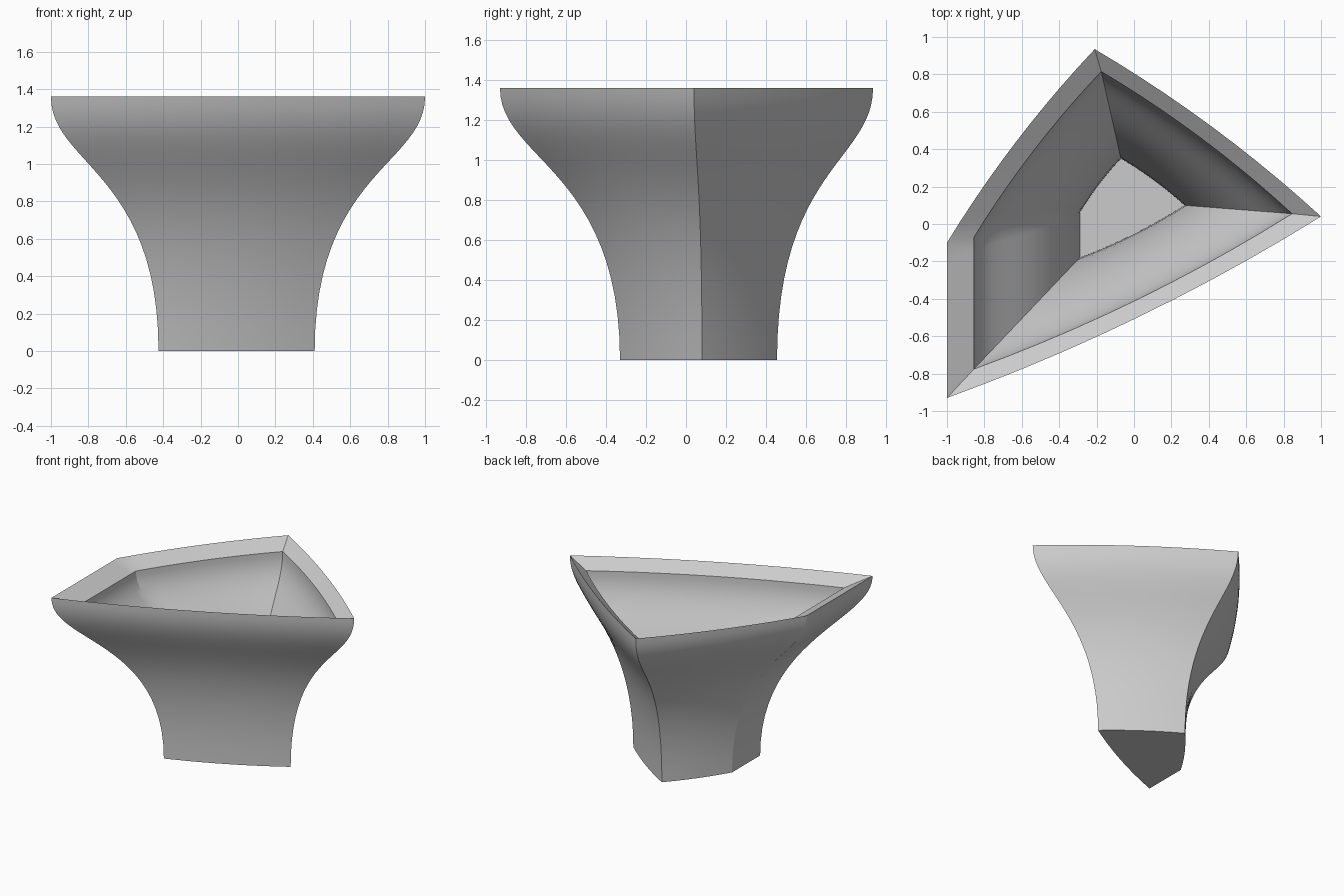
import bpy
import bmesh
import math
from mathutils import Vector

cube = bpy.data.objects.get("Cube")
if cube:
    bpy.data.objects.remove(cube)

STEPS = 10      # points along each side of the outline
ROWS = 24       # rows up each wall
BULGES = (0.026, 0.026, 0.026, 0.0)

# Corners in order: front right, left, back, right
OUTER_BASE = [(-0.425, -0.33), (0.41, 0.08), (-0.105, 0.455), (-0.425, 0.025)]
OUTER_RIM = [(-1.0, -0.93), (1.0, 0.04), (-0.21, 0.935), (-1.0, -0.10)]
INNER_BASE = [(-0.29, -0.18), (0.27, 0.10), (-0.07, 0.35), (-0.29, 0.06)]
INNER_RIM = [(-0.855, -0.775), (0.845, 0.055), (-0.175, 0.815), (-0.855, -0.07)]


def flare(s):
    """S-shaped profile: returns spread and relative height."""
    spread = 3 * s * s * (1 - s) + s ** 3
    height = 3 * s * (1 - s) ** 2 * 0.70 + 3 * s * s * (1 - s) * 0.735 + s ** 3
    return spread, height


def outline(corners, z):
    """Closed four-cornered outline with gently bowed sides."""
    points = []
    for i, bulge in enumerate(BULGES):
        a, b = Vector(corners[i]), Vector(corners[(i + 1) % 4])
        side = b - a
        outward = Vector((side.y, -side.x)) * bulge
        for k in range(STEPS):
            t = k / STEPS
            p = a + side * t + outward * 4 * t * (1 - t)
            points.append((p.x, p.y, z))
    return points


def wall(base, rim, z_low, z_high):
    """Rows of outlines from base to rim."""
    rows = []
    for r in range(ROWS + 1):
        spread, height = flare(r / ROWS)
        corners = [Vector(p).lerp(Vector(q), spread) for p, q in zip(base, rim)]
        rows.append(outline(corners, z_low + (z_high - z_low) * height))
    return rows


# Outer wall upward, sloped rim, then inner wall downward
rows = wall(OUTER_BASE, OUTER_RIM, 0, 1.36)
rows += reversed(wall(INNER_BASE, INNER_RIM, 0.06, 1.285))

bm = bmesh.new()
loops = [[bm.verts.new(p) for p in row] for row in rows]
for low, high in zip(loops, loops[1:]):
    for i in range(len(low)):
        j = (i + 1) % len(low)
        bm.faces.new((low[i], low[j], high[j], high[i]))

# Underside and inside floor
bm.faces.new(list(reversed(loops[0])))
bm.faces.new(loops[-1])

mesh = bpy.data.meshes.new("flared_bowl")
bm.to_mesh(mesh)
bm.free()
bowl = bpy.data.objects.new("flared_bowl", mesh)
bpy.context.collection.objects.link(bowl)

# Plain grey material
grey = bpy.data.materials.new("plain_grey")
grey.use_nodes = True
colour = (0.6, 0.6, 0.6, 1)
grey.diffuse_color = colour
grey.node_tree.nodes["Principled BSDF"].inputs["Base Color"].default_value = colour
mesh.materials.append(grey)

bpy.context.view_layer.objects.active = bowl
bowl.select_set(True)
bpy.ops.object.shade_smooth_by_angle(angle=math.radians(30))
